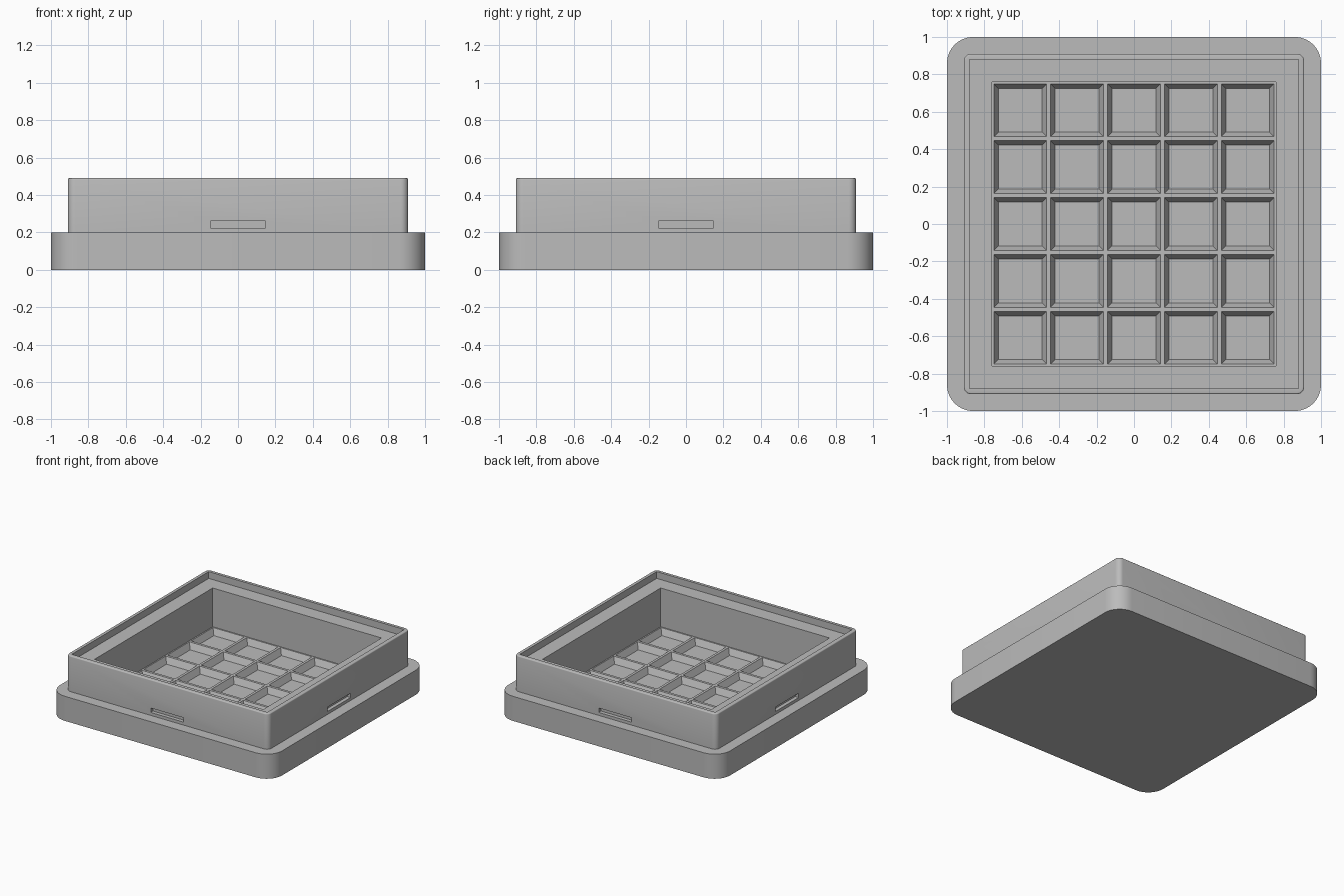
import bpy, bmesh, math
from mathutils import Matrix, Vector

cube = bpy.data.objects.get("Cube")
if cube:
    bpy.data.objects.remove(cube, do_unlink=True)

# Single plain grey material
grey = bpy.data.materials.new("plain_grey")
grey.use_nodes = True
COLOUR = (0.5, 0.5, 0.5, 1)
grey.diffuse_color = COLOUR
grey.node_tree.nodes["Principled BSDF"].inputs["Base Color"].default_value = COLOUR


def make_object(name, bm):
    mesh = bpy.data.meshes.new(name)
    bm.to_mesh(mesh)
    bm.free()
    mesh.materials.append(grey)
    obj = bpy.data.objects.new(name, mesh)
    bpy.context.collection.objects.link(obj)
    return obj


def select_only(obj):
    bpy.ops.object.select_all(action='DESELECT')
    obj.select_set(True)
    bpy.context.view_layer.objects.active = obj


def rounded_square(bm, half, radius, z, steps=8):
    """Ring of vertices around a square with rounded corners."""
    ring = []
    c = half - radius
    for corner, (sx, sy) in enumerate(((1, 1), (-1, 1), (-1, -1), (1, -1))):
        for i in range(steps + 1):
            a = math.radians(90) * (corner + i / steps)
            ring.append(bm.verts.new((sx * c + radius * math.cos(a),
                                      sy * c + radius * math.sin(a), z)))
    return ring


# Box body: plinth, upper wall with softened rim, inner ledge and well
TOP, FILLET, WALL, CORNER = 0.49, 0.008, 0.91, 0.04
rings = [(1, 0.14, 0), (1, 0.14, 0.2), (WALL, CORNER, 0.2)]
for i in range(4):
    a = math.radians(30 * i)
    inset = FILLET * (1 - math.cos(a))
    rings.append((WALL - inset, CORNER - inset, TOP - FILLET * (1 - math.sin(a))))
rings += [(0.88, 0, TOP), (0.88, 0, 0.435), (0.76, 0, 0.435), (0.76, 0, 0.05)]

bm = bmesh.new()
loops = [rounded_square(bm, *r) for r in rings]
for low, high in zip(loops, loops[1:]):
    for i in range(len(low)):
        j = (i + 1) % len(low)
        bm.faces.new((low[i], low[j], high[j], high[i]))
bm.faces.new(loops[0][::-1])
bm.faces.new(loops[-1])
bmesh.ops.remove_doubles(bm, verts=bm.verts[:], dist=0.0001)
bmesh.ops.recalc_face_normals(bm, faces=bm.faces[:])
body = make_object("box_body", bm)

# Shallow finger slots, one in the middle of each wall
bm = bmesh.new()
for k in range(4):
    m = (Matrix.Rotation(math.radians(90 * k), 4, 'Z')
         @ Matrix.Translation(Vector((0, -WALL, 0.242)))
         @ Matrix.Diagonal((0.296, 0.06, 0.036, 1)))
    bmesh.ops.create_cube(bm, size=1, matrix=m)
cutter = make_object("slot_cutter", bm)
cutter.hide_render = True
cut = body.modifiers.new("slots", 'BOOLEAN')
cut.operation = 'DIFFERENCE'
cut.solver = 'EXACT'
cut.object = cutter
select_only(body)
bpy.ops.object.modifier_apply(modifier=cut.name)
bpy.data.objects.remove(cutter, do_unlink=True)
bpy.ops.object.shade_smooth_by_angle(angle=math.radians(35))

# Floor of the well: five by five tapered compartments
bm = bmesh.new()
bmesh.ops.create_grid(bm, x_segments=5, y_segments=5, size=0.76,
                      matrix=Matrix.Translation((0, 0, 0.12)))
cells = bm.faces[:]
bmesh.ops.inset_individual(bm, faces=cells, thickness=0.015)
bmesh.ops.inset_individual(bm, faces=cells, thickness=0.034, depth=-0.05)
make_object("compartment_grid", bm)
